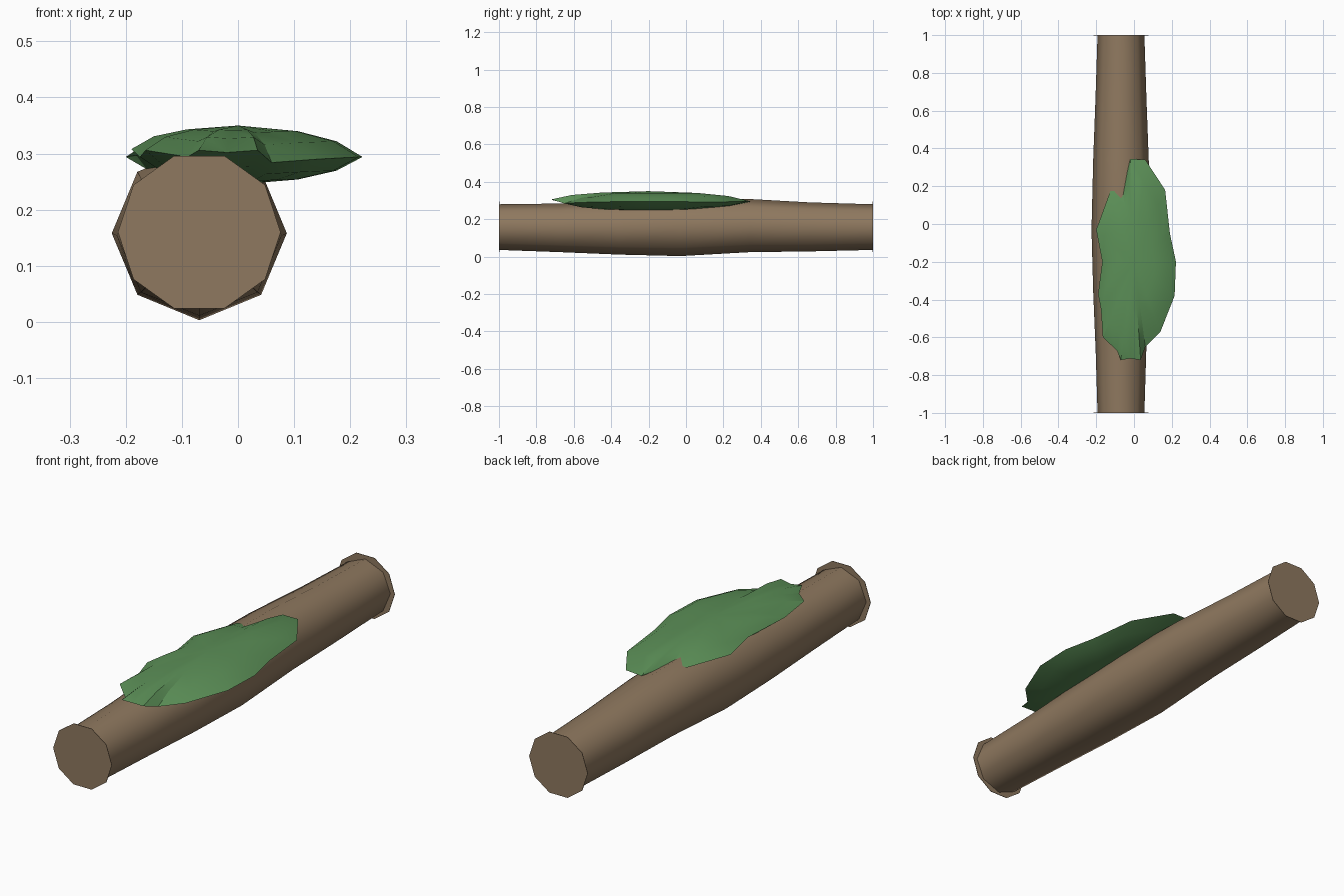
import bpy, bmesh, math

if "Cube" in bpy.data.objects:
    bpy.data.objects.remove(bpy.data.objects["Cube"])


def material(name, rgb):
    m = bpy.data.materials.new(name)
    m.diffuse_color = (*rgb, 1)
    m.use_nodes = True
    m.node_tree.nodes["Principled BSDF"].inputs["Base Color"].default_value = m.diffuse_color
    return m


BARK = material("bark brown", (0.275, 0.19, 0.115))
MOSS = material("moss green", (0.105, 0.275, 0.095))


def finish(name, bm, mat, smooth=None):
    bmesh.ops.recalc_face_normals(bm, faces=bm.faces[:])
    mesh = bpy.data.meshes.new(name)
    bm.to_mesh(mesh)
    bm.free()
    mesh.materials.append(mat)
    obj = bpy.data.objects.new(name, mesh)
    bpy.context.collection.objects.link(obj)
    if smooth:
        bpy.ops.object.select_all(action='DESELECT')
        obj.select_set(True)
        bpy.context.view_layer.objects.active = obj
        bpy.ops.object.shade_smooth_by_angle(angle=math.radians(smooth))
    return obj


def bridge(bm, a, b):
    n = len(a)
    for i in range(n):
        bm.faces.new((a[i], a[(i + 1) % n], b[(i + 1) % n], b[i]))


CX, CZ = -0.069, 0.158

# Trunk: octagonal rings (y, radius, x radius, centre lift)
bm = bmesh.new()
rings = []
for y, rz, rx, dz in [(-1, .122, .124, 0), (-.67, .130, .134, -.004),
                      (-.36, .143, .147, -.004), (-.03, .155, .156, 0),
                      (.34, .142, .147, .008), (.66, .131, .135, .001), (1, .122, .124, 0)]:
    rings.append([bm.verts.new((CX + rx * math.cos(k * math.pi / 4), y,
                                CZ + dz + rz * math.sin(k * math.pi / 4))) for k in range(8)])
for a, b in zip(rings, rings[1:]):
    bridge(bm, a, b)
finish("log_trunk", bm, BARK, 60)

# Cut ends: thin ten-sided discs slightly wider than the trunk
for name, s in (("front_cut_end", -1), ("back_cut_end", 1)):
    bm = bmesh.new()
    outer, inner = ([bm.verts.new((CX + .145 * math.cos(k * math.pi / 5), y,
                                   .160 + .143 * math.sin(k * math.pi / 5)))
                     for k in range(10)] for y in (s, s * .998))
    bridge(bm, outer, inner)
    bm.faces.new(outer)
    bm.faces.new(inner)
    finish(name, bm, BARK)

# Moss patch: ragged outline (x, y, rim lift) domed above and below
outline = [(-.02, .345, 0), (.06, .34, .003), (.165, .18, -.002), (.19, -.05, 0), (.222, -.2, 0),
           (.215, -.38, 0), (.14, -.57, -.004), (.06, -.65, -.01), (.035, -.72, .012),
           (-.02, -.712, .008), (-.07, -.72, .012), (-.09, -.67, 0), (-.165, -.6, .012),
           (-.175, -.45, 0), (-.19, -.37, .014), (-.168, -.2, .005), (-.2, -.03, 0),
           (-.125, .175, 0), (-.06, .172, .006), (-.03, .3, 0)]
bm = bmesh.new()
rim = [bm.verts.new((x, y, .294 + dz)) for x, y, dz in outline]
for side, height in ((1, .056), (-1, .049)):
    prev = rim
    for f, h in ((.79, .5), (.48, .82)):
        ring = [bm.verts.new((x * f, -.2 + (y + .2) * f,
                              .294 + dz * f * f + side * height * h)) for x, y, dz in outline]
        bridge(bm, prev, ring)
        prev = ring
    tip = bm.verts.new((0, -.2, .294 + side * height))
    for i in range(len(prev)):
        bm.faces.new((prev[i], prev[(i + 1) % len(prev)], tip))
finish("moss_patch", bm, MOSS, 30)
